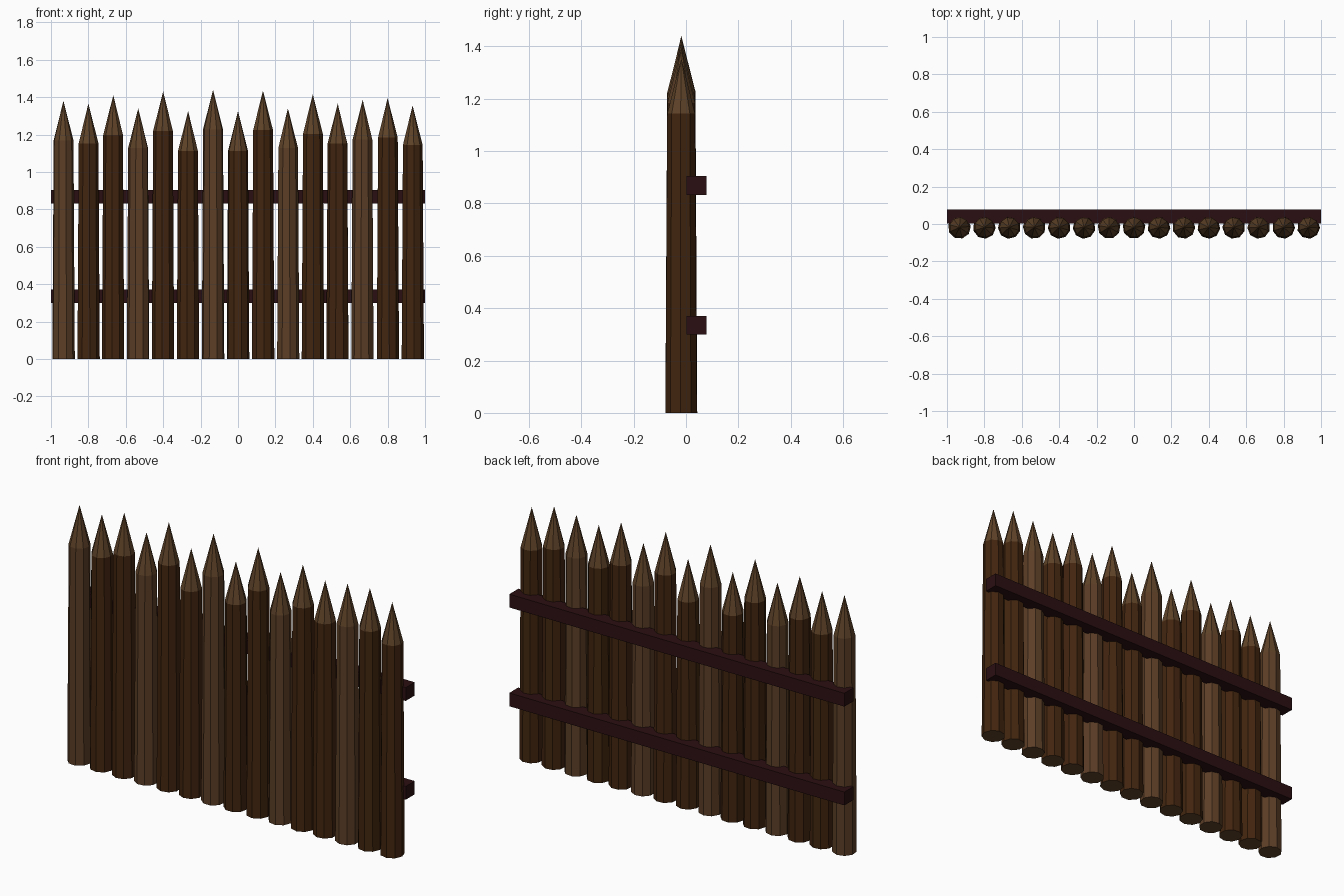
import bpy, bmesh, math, random

if "Cube" in bpy.data.objects:
    bpy.data.objects.remove(bpy.data.objects["Cube"])

random.seed(4)


def srgb(r, g, b):
    return [((c / 255 + 0.055) / 1.055) ** 2.4 for c in (r, g, b)] + [1]


def material(name, rgb):
    m = bpy.data.materials.new(name)
    m.diffuse_color = srgb(*rgb)
    m.use_nodes = True
    m.node_tree.nodes["Principled BSDF"].inputs["Base Color"].default_value = m.diffuse_color
    return m


light_wood = material("light_bark", (92, 62, 38))
dark_wood = material("dark_bark", (66, 37, 15))
cut_wood = material("cut_wood", (94, 66, 40))
rail_wood = material("rail_wood", (43, 15, 18))


def finish(name, bm, mats):
    bmesh.ops.recalc_face_normals(bm, faces=bm.faces)
    me = bpy.data.meshes.new(name)
    bm.to_mesh(me)
    bm.free()
    ob = bpy.data.objects.new(name, me)
    bpy.context.collection.objects.link(ob)
    for m in mats:
        me.materials.append(m)


def stake(name, x, shoulder, tip, bark):
    """Tapered nine-sided log with a sharpened point."""
    n, y = 9, -0.018
    turn = random.uniform(0, math.tau)
    bm = bmesh.new()
    rings = []
    for r, z in ((0.061, 0), (0.054, shoulder)):
        rings.append([bm.verts.new((x + r * math.cos(turn + math.tau * i / n),
                                    y + r * math.sin(turn + math.tau * i / n), z))
                      for i in range(n)])
    apex = bm.verts.new((x, y, tip))
    low, high = rings
    bm.faces.new(low[::-1]).material_index = 1
    for i in range(n):
        j = (i + 1) % n
        bm.faces.new((low[i], low[j], high[j], high[i]))
        bm.faces.new((high[i], high[j], apex)).material_index = 1
    finish(name, bm, (bark, cut_wood))


# Row of sharpened stakes, every third one lighter
tips = (1.38, 1.365, 1.41, 1.34, 1.43, 1.325, 1.44, 1.325,
        1.435, 1.34, 1.415, 1.365, 1.385, 1.395, 1.355)
for i, tip in enumerate(tips):
    stake(f"stake_{i + 1}", (i - 7) * 2 / 15, tip - 0.212, tip,
          light_wood if i % 3 == 0 else dark_wood)

# Two square rails along the back
for name, z in (("lower_rail", 0.335), ("upper_rail", 0.868)):
    bm = bmesh.new()
    bmesh.ops.create_cube(bm, size=1)
    for v in bm.verts:
        v.co = (v.co.x * 2, 0.04 + v.co.y * 0.076, z + v.co.z * 0.072)
    finish(name, bm, (rail_wood,))
